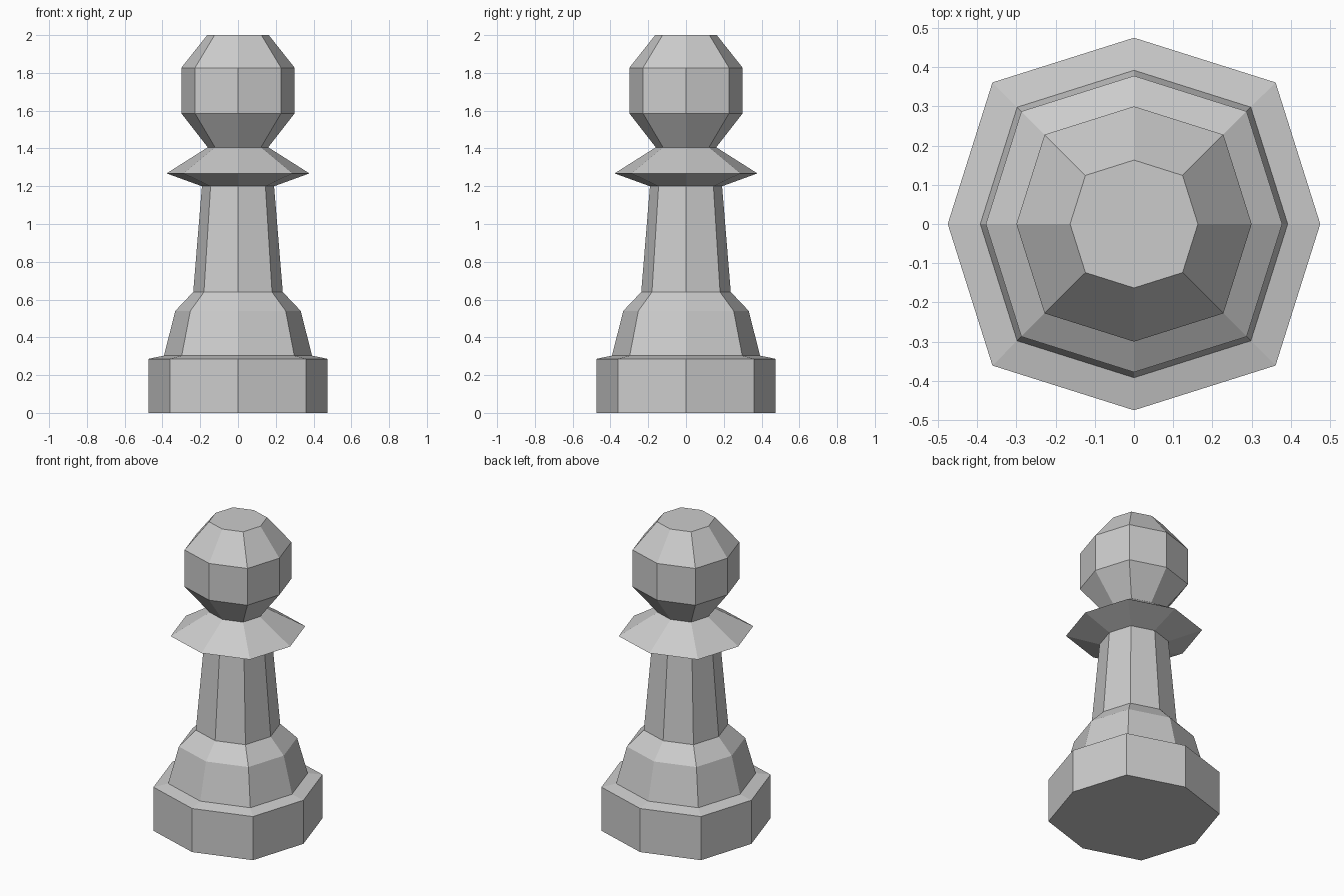
import bpy, bmesh

if "Cube" in bpy.data.objects:
    bpy.data.objects.remove(bpy.data.objects["Cube"])

# Silhouette from bottom to top: (radius on the axes, height)
PROFILE = [
    (0.475, 0.0), (0.475, 0.286),      # foot
    (0.392, 0.303), (0.332, 0.54),     # bell
    (0.237, 0.64), (0.191, 1.20),      # stem
    (0.378, 1.268), (0.16, 1.406),     # collar
    (0.30, 1.586), (0.30, 1.827),      # head
    (0.163, 2.0),
]
# Eight-sided section, corners slightly further out on the diagonals
D = 0.76
SECTION = [(1, 0), (D, D), (0, 1), (-D, D), (-1, 0), (-D, -D), (0, -1), (D, -D)]


def loft(name, profile, section):
    bm = bmesh.new()
    rings = [[bm.verts.new((r * x, r * y, z)) for x, y in section] for r, z in profile]
    n = len(section)
    for low, high in zip(rings, rings[1:]):
        for i in range(n):
            j = (i + 1) % n
            bm.faces.new((low[i], low[j], high[j], high[i]))
    bm.faces.new(rings[0][::-1])
    bm.faces.new(rings[-1])
    mesh = bpy.data.meshes.new(name)
    bm.to_mesh(mesh)
    bm.free()
    obj = bpy.data.objects.new(name, mesh)
    bpy.context.collection.objects.link(obj)
    return obj


# Whole piece as one closed, flat-shaded skin
loft("chess_pawn", PROFILE, SECTION)
